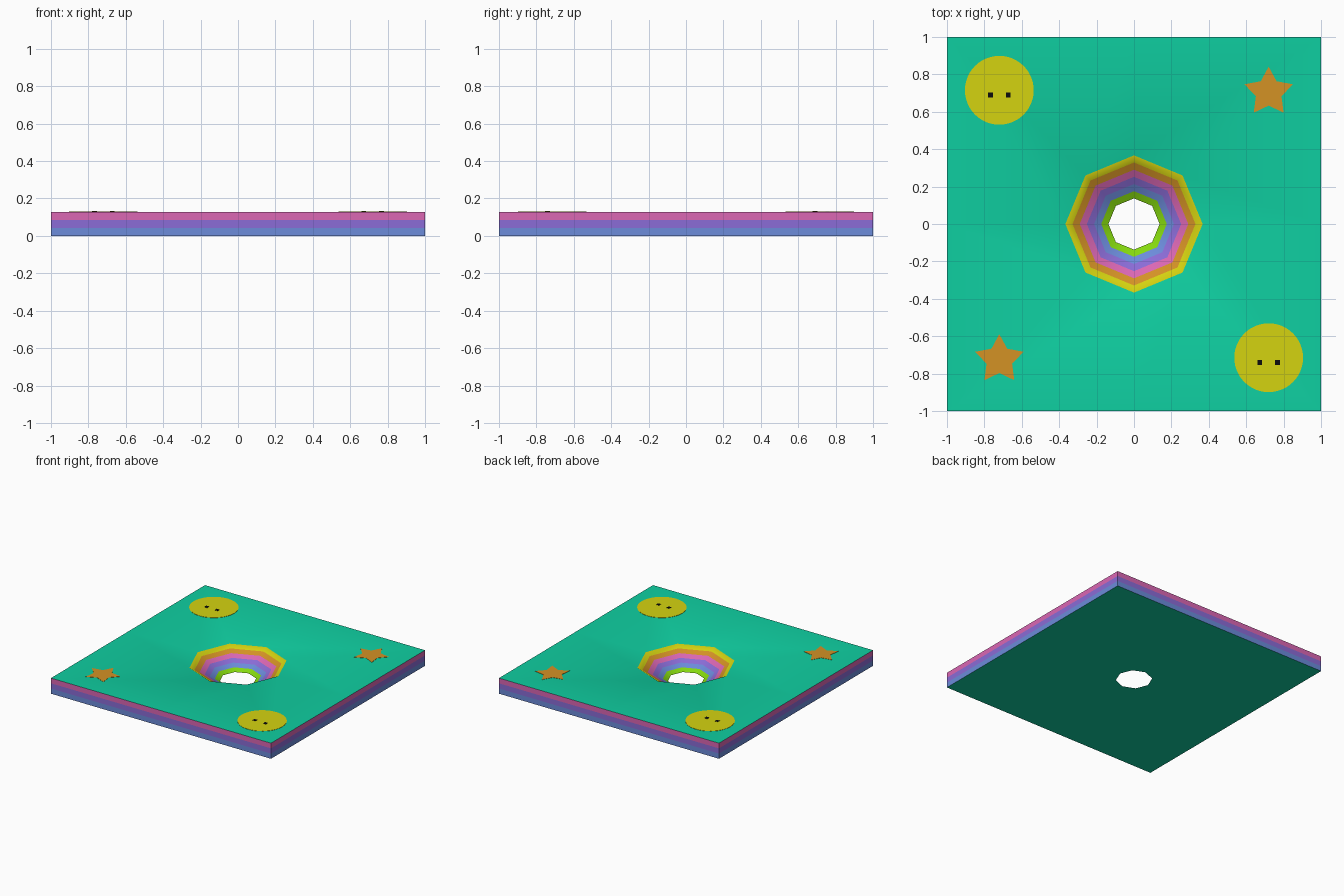
import bpy, bmesh
from math import pi, sin, cos

if "Cube" in bpy.data.objects:
    bpy.data.objects.remove(bpy.data.objects["Cube"])

H = 0.128            # slab height
RIM, HOLE = 0.367, 0.137


def material(name, r, g, b):
    lin = [(c / 255 / 12.92) if c < 11 else ((c / 255 + 0.055) / 1.055) ** 2.4 for c in (r, g, b)]
    m = bpy.data.materials.new(name)
    m.diffuse_color = (*lin, 1)
    m.use_nodes = True
    m.node_tree.nodes["Principled BSDF"].inputs["Base Color"].default_value = m.diffuse_color
    return m


teal = material("teal", 15, 207, 161)
yellow = material("yellow", 213, 211, 16)
orange = material("orange", 212, 146, 37)
pink = material("pink", 219, 103, 180)
purple = material("purple", 139, 108, 215)
blue = material("blue", 108, 140, 219)
lime = material("lime green", 134, 218, 14)
black = material("black", 12, 12, 12)


def link(name, bm, mats):
    bmesh.ops.recalc_face_normals(bm, faces=bm.faces)
    me = bpy.data.meshes.new(name)
    bm.to_mesh(me)
    bm.free()
    for m in mats:
        me.materials.append(m)
    ob = bpy.data.objects.new(name, me)
    bpy.context.collection.objects.link(ob)
    return ob


# Slab with an eight-sided funnel: closed loop of eight-point rings
def octagon(r, z):
    return [(r * cos(i * pi / 4), r * sin(i * pi / 4), z) for i in range(8)]


def square(z):
    return [(round(cos(i * pi / 4)), round(sin(i * pi / 4)), z) for i in range(8)]


mats = [teal, yellow, orange, pink, purple, blue, lime]
rings, colours = [], []
for k in range(6):                       # funnel bands, rim to hole
    t = k / 6
    rings.append(octagon(RIM + (HOLE - RIM) * t, H * (1 - t)))
    colours.append(k + 1)
rings.append(octagon(HOLE, 0))
colours.append(0)                        # underside
for k in range(3):                       # outer side bands, bottom to top
    rings.append(square(H * k / 3))
    colours.append(5 - k)
rings.append(square(H))
colours.append(0)                        # top surface back to the rim

bm = bmesh.new()
loops = [[bm.verts.new(p) for p in ring] for ring in rings]
for k, mat in enumerate(colours):
    a, b = loops[k], loops[(k + 1) % len(loops)]
    for i in range(8):
        j = (i + 1) % 8
        f = bm.faces.new((a[i], a[j], b[j], b[i]))
        f.material_index = mat
slab = link("slab_with_funnel", bm, mats)
bpy.context.view_layer.objects.active = slab
slab.select_set(True)
bpy.ops.object.shade_smooth_by_angle(angle=0.7)
slab.select_set(False)


# Thin painted plates on the top
def plate(name, points, top, mat):
    bm = bmesh.new()
    face = bm.faces.new([bm.verts.new((x, y, H - 0.002)) for x, y in points])
    ext = bmesh.ops.extrude_face_region(bm, geom=[face], use_keep_orig=True)
    for v in ext["geom"]:
        if isinstance(v, bmesh.types.BMVert):
            v.co.z = H + top
    return link(name, bm, [mat])


for tag, s in (("back_left", 1), ("front_right", -1)):
    cx, cy = -0.72 * s, 0.715 * s
    plate("disc_" + tag, [(cx + 0.184 * cos(i * pi / 24), cy + 0.184 * sin(i * pi / 24))
                          for i in range(48)], 0.002, yellow)
    for side, dx in (("left", -0.048), ("right", 0.048)):
        plate(f"eye_{side}_{tag}", [(cx + dx + u * 0.013, cy - 0.025 + v * 0.013)
                                    for u, v in ((-1, -1), (1, -1), (1, 1), (-1, 1))], 0.004, black)

for tag, s in (("back_right", 1), ("front_left", -1)):
    cx, cy = 0.72 * s, 0.705 if s > 0 else -0.725
    pts = []
    for i in range(10):
        r = 0.072 if i % 2 else 0.136
        a = pi / 2 + i * pi / 5
        pts.append((cx + r * cos(a), cy + r * sin(a)))
    plate("star_" + tag, pts, 0.002, orange)
